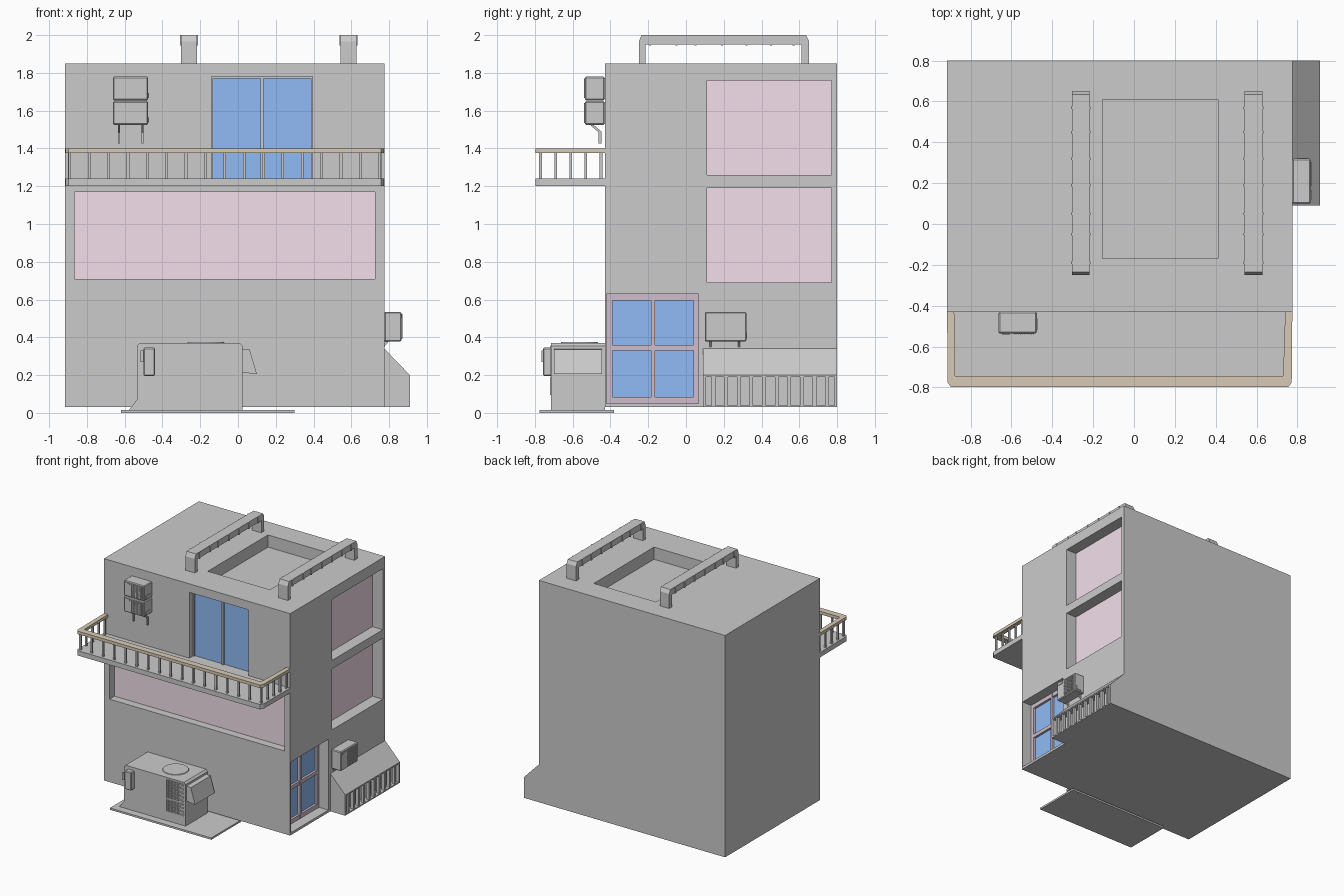
import bpy, bmesh, math
from mathutils import Matrix, Vector

if "Cube" in bpy.data.objects:
    bpy.data.objects.remove(bpy.data.objects["Cube"])


def material(name, rgb):
    m = bpy.data.materials.new(name)
    m.diffuse_color = (*rgb, 1)
    m.use_nodes = True
    m.node_tree.nodes["Principled BSDF"].inputs["Base Color"].default_value = m.diffuse_color
    return m


PINK = material("pink_panel", (0.9, 0.74, 0.83))
BLUE = material("blue_glass", (0.28, 0.5, 0.92))
WOOD = material("wood_rail", (0.69, 0.6, 0.47))
MAUVE = material("mauve_frame", (0.62, 0.52, 0.61))


def finish(name, bm, mat=None):
    bmesh.ops.recalc_face_normals(bm, faces=bm.faces)
    me = bpy.data.meshes.new(name)
    bm.to_mesh(me)
    bm.free()
    ob = bpy.data.objects.new(name, me)
    bpy.context.collection.objects.link(ob)
    if mat:
        me.materials.append(mat)
    return ob


def boxes(name, items, mat=None, frame=Matrix()):
    """One object from boxes given as (x0, x1, y0, y1, z0, z1)."""
    bm = bmesh.new()
    for x0, x1, y0, y1, z0, z1 in items:
        m = Matrix.Translation(((x0 + x1) / 2, (y0 + y1) / 2, (z0 + z1) / 2))
        bmesh.ops.create_cube(bm, size=1, matrix=frame @ m @ Matrix.Diagonal((x1 - x0, y1 - y0, z1 - z0, 1)))
    return finish(name, bm, mat)


def prism(name, profile, axis, a, b, mat=None):
    """Extrude a 2D profile along axis from a to b."""
    def put(p, d):
        return {'x': (d, *p), 'y': (p[0], d, p[1]), 'z': (*p, d)}[axis]
    bm = bmesh.new()
    face = bm.faces.new([bm.verts.new(put(p, a)) for p in profile])
    ext = bmesh.ops.extrude_face_region(bm, geom=[face])['geom']
    verts = [v for v in ext if isinstance(v, bmesh.types.BMVert)]
    bmesh.ops.translate(bm, verts=verts, vec=Vector(put((0, 0), b - a)))
    return finish(name, bm, mat)


def cut(ob, items):
    cutter = boxes("cutter", items)
    cutter.hide_render = True
    mod = ob.modifiers.new("cut", 'BOOLEAN')
    mod.operation, mod.solver, mod.object = 'DIFFERENCE', 'EXACT', cutter
    bpy.context.view_layer.objects.active = ob
    bpy.ops.object.modifier_apply(modifier=mod.name)
    bpy.data.objects.remove(cutter)


def bevel(ob, width):
    mod = ob.modifiers.new("bevel", 'BEVEL')
    mod.width, mod.segments = width, 1


# Building shell with window, door and roof recesses
shell = boxes("building_shell", [(-0.915, 0.775, -0.43, 0.8, 0.03, 1.85)])
cut(shell, [
    (-0.865, 0.725, -0.5, -0.36, 0.71, 1.17),
    (-0.14, 0.395, -0.5, -0.36, 1.24, 1.78),
    (0.675, 0.9, 0.11, 0.77, 1.26, 1.76),
    (0.675, 0.9, 0.11, 0.77, 0.69, 1.19),
    (0.66, 0.9, -0.42, 0.065, 0.05, 0.63),
    (-0.155, 0.41, -0.17, 0.61, 1.75, 1.95)])

# Pink panels at the back of the window recesses
boxes("front_window_panel", [(-0.865, 0.725, -0.365, -0.355, 0.71, 1.17)], PINK)
boxes("side_window_panels", [(0.67, 0.68, 0.11, 0.77, z, z + 0.5) for z in (0.69, 1.26)], PINK)

# Balcony sliding door
boxes("balcony_door_glass", [(-0.135, 0.39, -0.37, -0.355, 1.24, 1.77)], BLUE)
boxes("balcony_door_frame", [
    (-0.14, -0.132, -0.385, -0.36, 1.24, 1.78), (0.387, 0.395, -0.385, -0.36, 1.24, 1.78),
    (0.12, 0.135, -0.385, -0.36, 1.24, 1.78), (-0.132, 0.387, -0.385, -0.36, 1.77, 1.78)])

# Entrance double door
boxes("entrance_door_glass", [(0.65, 0.67, -0.4, 0.05, 0.06, 0.61)], BLUE)
boxes("entrance_door_frame",
      [(0.655, 0.69, y0, y1, 0.05, 0.63) for y0, y1 in ((-0.42, -0.39), (-0.185, -0.165), (0.04, 0.065))]
      + [(0.655, 0.689, -0.4, 0.05, z0, z1) for z0, z1 in ((0.05, 0.085), (0.33, 0.36), (0.595, 0.63))], MAUVE)

# Balcony slab, handrail and balusters
outer = [(-0.915, -0.43), (-0.912, -0.775), (-0.897, -0.797), (0.757, -0.797), (0.772, -0.775), (0.775, -0.43)]
prism("balcony_slab", outer, 'z', 1.2, 1.24)
prism("balcony_handrail", outer + [(0.74, -0.43), (0.73, -0.745), (-0.875, -0.745), (-0.88, -0.43)],
      'z', 1.375, 1.4, WOOD)
posts = [(-0.89 + i * 1.64 / 16, -0.77) for i in range(17)]
posts += [(x, -0.69 + i * 0.08) for x in (-0.893, 0.752) for i in range(4)]
boxes("balcony_balusters", [(x - 0.007, x + 0.007, y - 0.007, y + 0.007, 1.235, 1.38) for x, y in posts])

# Roof ducts with raised seams
duct = [(-0.25, 1.84), (-0.25, 1.965), (-0.235, 2.0), (0.635, 2.0), (0.65, 1.97), (0.65, 1.84),
        (0.612, 1.84), (0.612, 1.95), (-0.215, 1.95), (-0.215, 1.84)]
for side, x in (("left", -0.26), ("right", 0.585)):
    prism(side + "_roof_duct", duct, 'x', x - 0.043, x + 0.043)
    boxes(side + "_duct_seams",
          [(x - 0.048, x + 0.048, y - 0.006, y + 0.006, 1.946, 2.0) for y in (-0.19, -0.05, 0.05, 0.19, 0.32, 0.45, 0.57)])


def grille(x0, x1, y, z0, z1, nx, nz):
    """Fine raised bars on a face looking along -y."""
    out = []
    for i in range(nx + 1):
        c = x0 + (x1 - x0) * i / nx
        out.append((c - 0.0015, c + 0.0015, y - 0.004, y + 0.004, z0, z1))
    for i in range(nz + 1):
        c = z0 + (z1 - z0) * i / nz
        out.append((x0, x1, y - 0.003, y + 0.003, c - 0.0015, c + 0.0015))
    return out


def air_conditioner(name, w, d, h, frame):
    """Unit with its back on y = 0, facing -y, lower left corner at the origin."""
    body = boxes(name + "_case", [(0, w, -d + 0.005, 0, 0, h)], None, frame)
    bevel(body, 0.006)
    boxes(name + "_details", grille(w * 0.4, w * 0.92, -d + 0.004, h * 0.1, h * 0.9, 9, 12)
          + [(w * 0.09, w * 0.3, -d, -d + 0.01, h * 0.8, h * 0.92),
             (w * 0.9, w + 0.004, -d * 0.8, -d * 0.3, h * 0.1, h * 0.3)], None, frame)


# Stacked front air conditioners with bracket legs
for i, z in enumerate((1.525, 1.655)):
    air_conditioner("front_aircon_%d" % (i + 1), 0.187, 0.11, 0.125, Matrix.Translation((-0.663, -0.43, z)))
for i, x in enumerate((-0.63, -0.505)):
    prism("aircon_leg_%d" % (i + 1), [(-0.515, 1.53), (-0.462, 1.485), (-0.462, 1.425), (-0.448, 1.425),
                                    (-0.448, 1.49), (-0.495, 1.53)], 'x', x - 0.006, x + 0.006)

# Side air conditioner and its bracket
air_conditioner("side_aircon", 0.22, 0.095, 0.158,
                Matrix.Translation((0.775, 0.1, 0.377)) @ Matrix.Rotation(math.pi / 2, 4, 'Z'))
for y in (0.13, 0.28):
    prism("side_aircon_bracket", [(0.775, 0.38), (0.8, 0.38), (0.775, 0.35)], 'y', y - 0.006, y + 0.006)

# Sloped side annex with barred opening
annex = prism("side_annex", [(0.775, 0.03), (0.91, 0.03), (0.91, 0.2), (0.775, 0.34)], 'y', 0.09, 0.8)
cut(annex, [(0.855, 1.0, 0.105, 0.785, 0.04, 0.19)])
boxes("annex_bars", [(0.88, 0.905, y - 0.01, y + 0.01, 0.035, 0.195)
                     for y in [0.145 + i * 0.067 for i in range(10)]])

# Generator on its base plate
boxes("generator_base", [(-0.62, 0.3, -0.775, -0.38, 0, 0.015)])
prism("generator_body", [(-0.58, 0.012), (-0.535, 0.07), (-0.535, 0.355), (-0.52, 0.37), (0.01, 0.37),
                         (0.025, 0.355), (0.025, 0.012)], 'y', -0.715, -0.43)
prism("generator_intake_hood", [(0.02, 0.34), (0.062, 0.335), (0.1, 0.205), (0.02, 0.215)], 'y', -0.7, -0.445)
boxes("generator_grilles", grille(-0.145, 0.015, -0.715, 0.205, 0.355, 12, 16)
      + grille(-0.145, 0.015, -0.715, 0.095, 0.19, 12, 10))
box = boxes("generator_control_box", [(-0.5, -0.44, -0.757, -0.71, 0.195, 0.345)])
bevel(box, 0.006)
boxes("control_box_handle", [(-0.515, -0.5, -0.765, -0.75, 0.27, 0.33)])

# Round fan rim and hub on top of the generator
bm = bmesh.new()
bmesh.ops.create_cone(bm, cap_ends=True, segments=32, radius1=0.1, radius2=0.096, depth=0.008,
                      matrix=Matrix.Translation((-0.17, -0.565, 0.371)))
finish("generator_fan_cover", bm)
